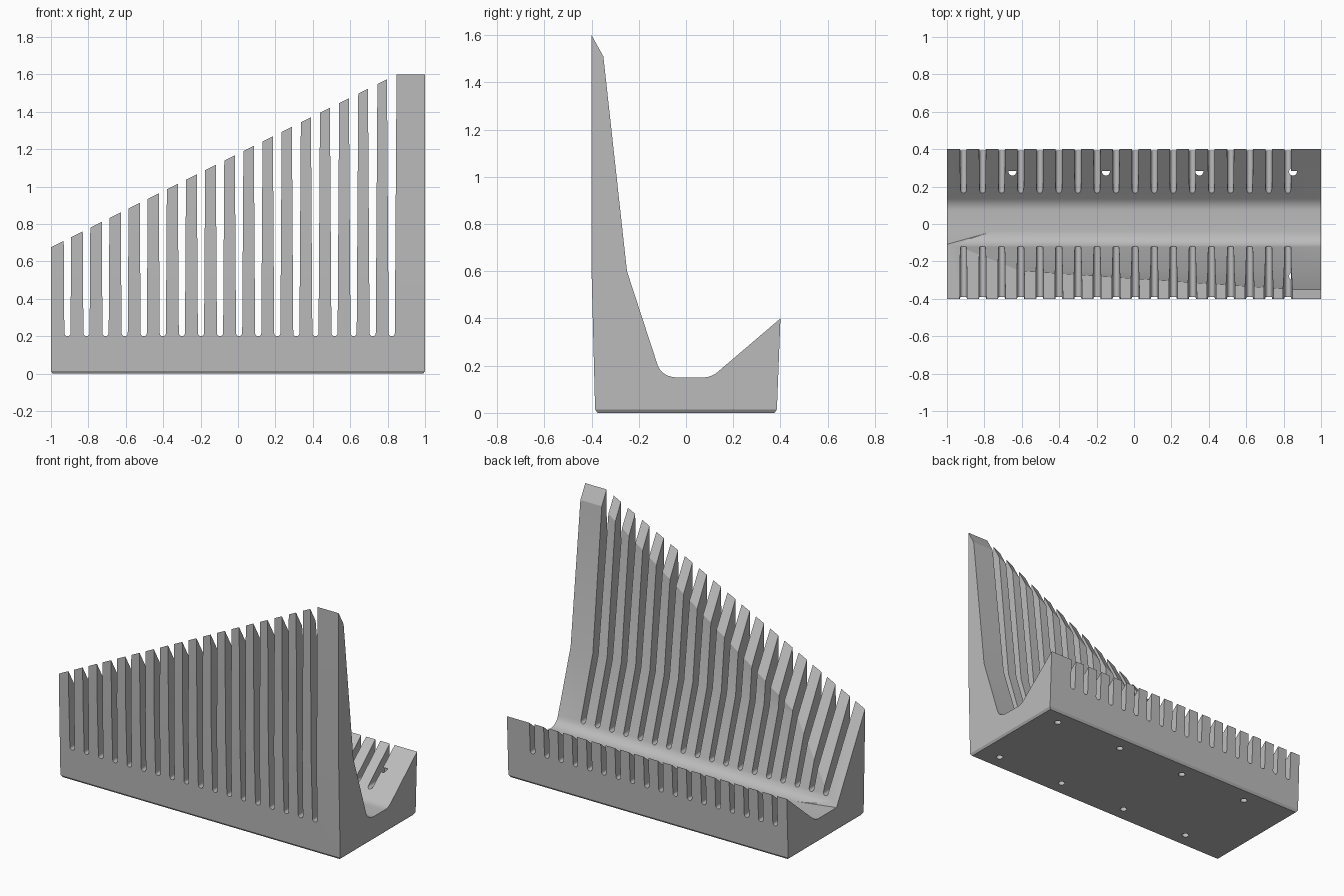
import bpy, bmesh, math
from mathutils import Vector, Matrix

if "Cube" in bpy.data.objects:
    bpy.data.objects.remove(bpy.data.objects["Cube"])

# Single grey material
grey = bpy.data.materials.new("plain_grey")
grey.use_nodes = True
colour = (0.5, 0.5, 0.5, 1)
grey.diffuse_color = colour
grey.node_tree.nodes["Principled BSDF"].inputs["Base Color"].default_value = colour


def make_object(name, bm):
    bmesh.ops.recalc_face_normals(bm, faces=bm.faces[:])
    mesh = bpy.data.meshes.new(name)
    bm.to_mesh(mesh)
    bm.free()
    mesh.materials.append(grey)
    obj = bpy.data.objects.new(name, mesh)
    bpy.context.collection.objects.link(obj)
    return obj


def prism(bm, points, direction):
    """Extrude a closed outline along a vector and return the new side and cap faces."""
    face = bm.faces.new([bm.verts.new(p) for p in points])
    res = bmesh.ops.extrude_face_region(bm, geom=[face], use_keep_orig=True)
    moved = [v for v in res["geom"] if isinstance(v, bmesh.types.BMVert)]
    bmesh.ops.translate(bm, verts=moved, vec=direction)


def blend(a, ctrl, b, steps=8):
    """Rounded corner from a to b."""
    out = []
    for i in range(steps + 1):
        t = i / steps
        out.append(tuple((1 - t) ** 2 * p + 2 * t * (1 - t) * q + t * t * r
                         for p, q, r in zip(a, ctrl, b)))
    return out


# Body: tall front wall, rounded trough and low back wall
foot = 0.015
section = [(-0.385, foot), (-0.4, 0.6), (-0.4, 1.6), (-0.35, 1.51), (-0.25, 0.6)]
section += blend((-0.121, 0.205), (-0.103, 0.15), (-0.03, 0.15))
section += blend((0.07, 0.15), (0.107, 0.15), (0.135, 0.174))
section += [(0.4, 0.4), (0.385, foot)]
bm = bmesh.new()
prism(bm, [(-1, y, z) for y, z in section], (2, 0, 0))

# Small chamfer around the underside
bm.faces.ensure_lookup_table()
under = min(bm.faces, key=lambda f: f.calc_center_median().z)
res = bmesh.ops.extrude_face_region(bm, geom=[under])
for v in res["geom"]:
    if isinstance(v, bmesh.types.BMVert):
        v.co = (v.co.x * 0.99, v.co.y * 0.975, 0)
bmesh.ops.delete(bm, geom=[under], context="FACES")
body = make_object("slotted_rack", bm)

# Cutter for the sloping top of the front wall
bm = bmesh.new()
low, high = Vector((-1.2, -0.6, 0.1505)), Vector((0.84, 0, 2.5))
bmesh.ops.create_cube(bm, size=1, matrix=Matrix.Translation((low + high) / 2)
                      @ Matrix.Diagonal((*(high - low), 1)))
cut = bmesh.ops.bisect_plane(bm, geom=bm.verts[:] + bm.edges[:] + bm.faces[:],
                             plane_co=(0.85, -0.4, 1.6), plane_no=(-0.5, 1.8, 1),
                             clear_inner=True)
bmesh.ops.holes_fill(bm, edges=[e for e in bm.edges if e.is_boundary], sides=0)
slope_cutter = make_object("slope_cutter", bm)

# Cutter for the row of round-bottomed, slightly tapered slots
bm = bmesh.new()
r = 0.0165
for i in range(18):
    cx = -0.912 + i * 0.102
    outline = [(cx + 0.027, 1.8)]
    for k in range(13):
        a = -math.pi * k / 12
        outline.append((cx + r * math.cos(a), 0.2 + r + r * math.sin(a)))
    outline.append((cx - 0.027, 1.8))
    prism(bm, [(x, -0.6, z) for x, z in outline], (0, 1.2, 0))
slot_cutter = make_object("slot_cutter", bm)

# Cutter for the blind screw holes in the underside
bm = bmesh.new()
for x in (-0.65, -0.15, 0.35, 0.85):
    for y in (-0.28, 0.28):
        bmesh.ops.create_cone(bm, cap_ends=True, segments=24, radius1=0.021,
                              radius2=0.021, depth=0.4,
                              matrix=Matrix.Translation((x, y, 0.1)))
hole_cutter = make_object("hole_cutter", bm)

# Apply the cuts
cutters = [slope_cutter, slot_cutter, hole_cutter]
for cutter in cutters:
    cutter.hide_render = True
    mod = body.modifiers.new(cutter.name, "BOOLEAN")
    mod.operation = "DIFFERENCE"
    mod.solver = "EXACT"
    mod.object = cutter
bpy.context.view_layer.update()
graph = bpy.context.evaluated_depsgraph_get()
result = bpy.data.meshes.new_from_object(body.evaluated_get(graph))
body.modifiers.clear()
body.data = result
for cutter in cutters:
    bpy.data.objects.remove(cutter)

# Smooth the rounded surfaces only
bpy.ops.object.select_all(action="DESELECT")
body.select_set(True)
bpy.context.view_layer.objects.active = body
bpy.ops.object.shade_smooth_by_angle(angle=math.radians(16))
